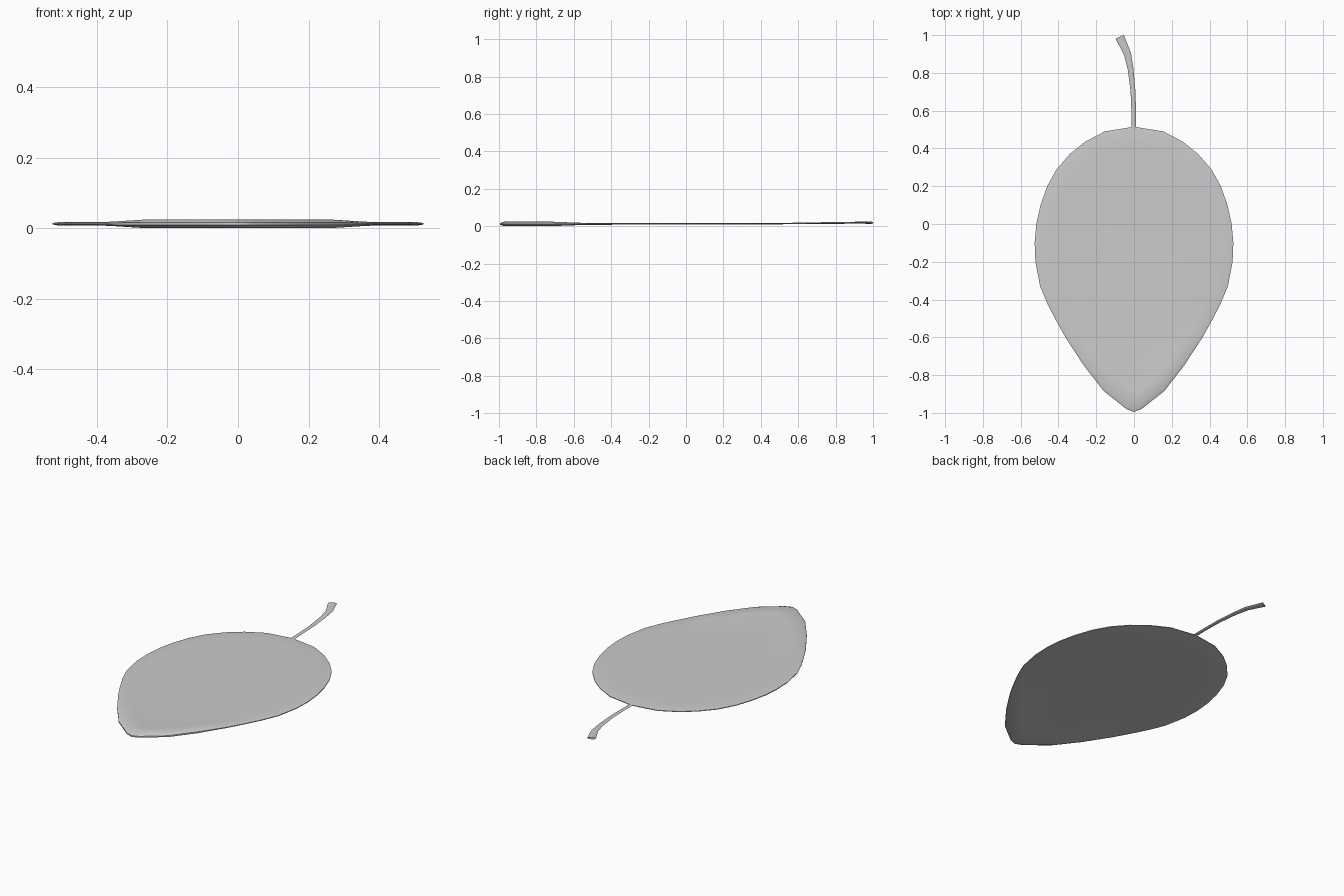
import bpy, bmesh, math
from mathutils import Vector

if "Cube" in bpy.data.objects:
    bpy.data.objects.remove(bpy.data.objects["Cube"])

MID = 0.0125


def loft(name, rings):
    """Skin a closed solid through equal-length rings of points."""
    bm = bmesh.new()
    loops = [[bm.verts.new(p) for p in ring] for ring in rings]
    n = len(loops[0])
    for a, b in zip(loops, loops[1:]):
        for i in range(n):
            j = (i + 1) % n
            bm.faces.new((a[i], a[j], b[j], b[i]))
    bm.faces.new(loops[0][::-1])
    bm.faces.new(loops[-1])
    bmesh.ops.recalc_face_normals(bm, faces=bm.faces)
    mesh = bpy.data.meshes.new(name)
    bm.to_mesh(mesh)
    bm.free()
    obj = bpy.data.objects.new(name, mesh)
    bpy.context.collection.objects.link(obj)
    bpy.ops.object.select_all(action='DESELECT')
    obj.select_set(True)
    bpy.context.view_layer.objects.active = obj
    bpy.ops.object.shade_smooth_by_angle(angle=math.radians(60))
    return obj


# Leaf blade: half outline from stem to tip, mirrored
half = [(0.155, 0.49), (0.26, 0.435), (0.34, 0.37), (0.41, 0.29),
        (0.46, 0.20), (0.495, 0.10), (0.517, 0.0), (0.526, -0.10),
        (0.522, -0.20), (0.497, -0.33), (0.455, -0.43), (0.405, -0.525),
        (0.36, -0.605), (0.265, -0.75), (0.16, -0.885), (0.04, -0.98)]
outline = [(0, 0.515)] + half + [(0, -0.995)] + [(-x, y) for x, y in half[::-1]]


def blade_ring(scale, side, height, swell):
    # The blade is slightly thicker towards the tip
    ring = []
    for x, y in outline:
        tip = min(1, max(0, (-0.55 - y) / 0.2))
        ring.append((x * scale, -0.2 + (y + 0.2) * scale,
                     MID + side * (height + swell * tip)))
    return ring


levels = [(0.6, 0.0045, 0.0), (0.86, 0.0045, 0.003),
          (0.97, 0.0045, 0.008), (1.0, 0.002, 0.002)]
rings = [blade_ring(s, -1, h, w) for s, h, w in levels]
rings += [blade_ring(s, 1, h, w) for s, h, w in levels[::-1]]
loft("leaf_blade", rings)

# Stem: flattened tube that widens to a cut end (x, y, z, half width, half height)
path = [(0.0, 0.49, 0.0135, 0.012, 0.003), (-0.001, 0.58, 0.015, 0.012, 0.004),
        (-0.005, 0.70, 0.017, 0.013, 0.004), (-0.018, 0.82, 0.018, 0.015, 0.005),
        (-0.034, 0.90, 0.019, 0.019, 0.005), (-0.076, 0.991, 0.019, 0.024, 0.006)]
stem = []
for i, (x, y, z, w, h) in enumerate(path):
    a, b = path[max(i - 1, 0)], path[min(i + 1, len(path) - 1)]
    d = Vector((b[0] - a[0], b[1] - a[1])).normalized()
    stem.append([(x + d.y * w * math.cos(t), y - d.x * w * math.cos(t),
                  z + h * math.sin(t))
                 for t in (k * math.tau / 8 for k in range(8))])
loft("stem", stem)
